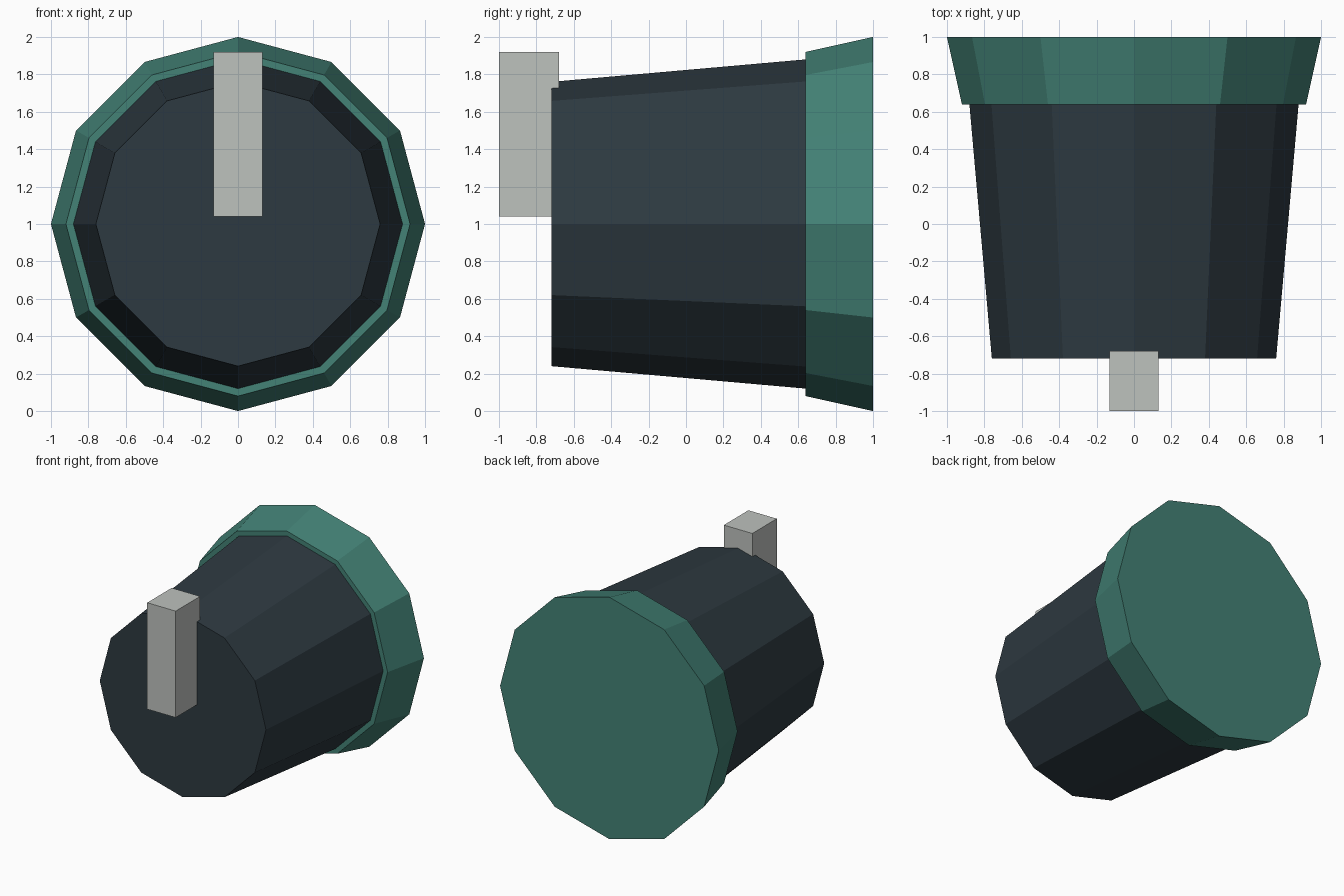
import bpy
import bmesh
from math import radians
from mathutils import Matrix, Vector

SIDES = 12
CENTRE_Z = 1.0

default = bpy.data.objects.get("Cube")
if default:
    bpy.data.objects.remove(default, do_unlink=True)


def make_material(name, colour):
    mat = bpy.data.materials.new(name)
    mat.use_nodes = True
    mat.diffuse_color = colour
    mat.node_tree.nodes["Principled BSDF"].inputs["Base Color"].default_value = colour
    return mat


def finish(bm, name, mat):
    mesh = bpy.data.meshes.new(name)
    bm.to_mesh(mesh)
    bm.free()
    mesh.materials.append(mat)
    obj = bpy.data.objects.new(name, mesh)
    bpy.context.collection.objects.link(obj)
    return obj


def frustum(name, y_front, y_back, r_front, r_back, mat):
    """Faceted capped cone lying along the y axis."""
    place = (Matrix.Translation((0, (y_front + y_back) / 2, CENTRE_Z))
             @ Matrix.Rotation(radians(-90), 4, 'X'))
    bm = bmesh.new()
    bmesh.ops.create_cone(bm, cap_ends=True, segments=SIDES, radius1=r_front,
                          radius2=r_back, depth=y_back - y_front, matrix=place)
    return finish(bm, name, mat)


def box(name, low, high, mat):
    low, high = Vector(low), Vector(high)
    place = Matrix.Translation((low + high) / 2) @ Matrix.Diagonal((*(high - low), 1))
    bm = bmesh.new()
    bmesh.ops.create_cube(bm, size=1, matrix=place)
    return finish(bm, name, mat)


slate = make_material("dark slate", (0.027, 0.042, 0.053, 1))
teal = make_material("teal green", (0.056, 0.223, 0.181, 1))
grey = make_material("pale grey", (0.515, 0.539, 0.515, 1))

# Tapered grip, flared collar at the back, pointer bar on the front
frustum("knob_body", -0.72, 0.64, 0.76, 0.88, slate)
frustum("base_collar", 0.64, 1.0, 0.92, 1.0, teal)
box("pointer_bar", (-0.13, -1.0, 1.04), (0.13, -0.68, 1.92), grey)
